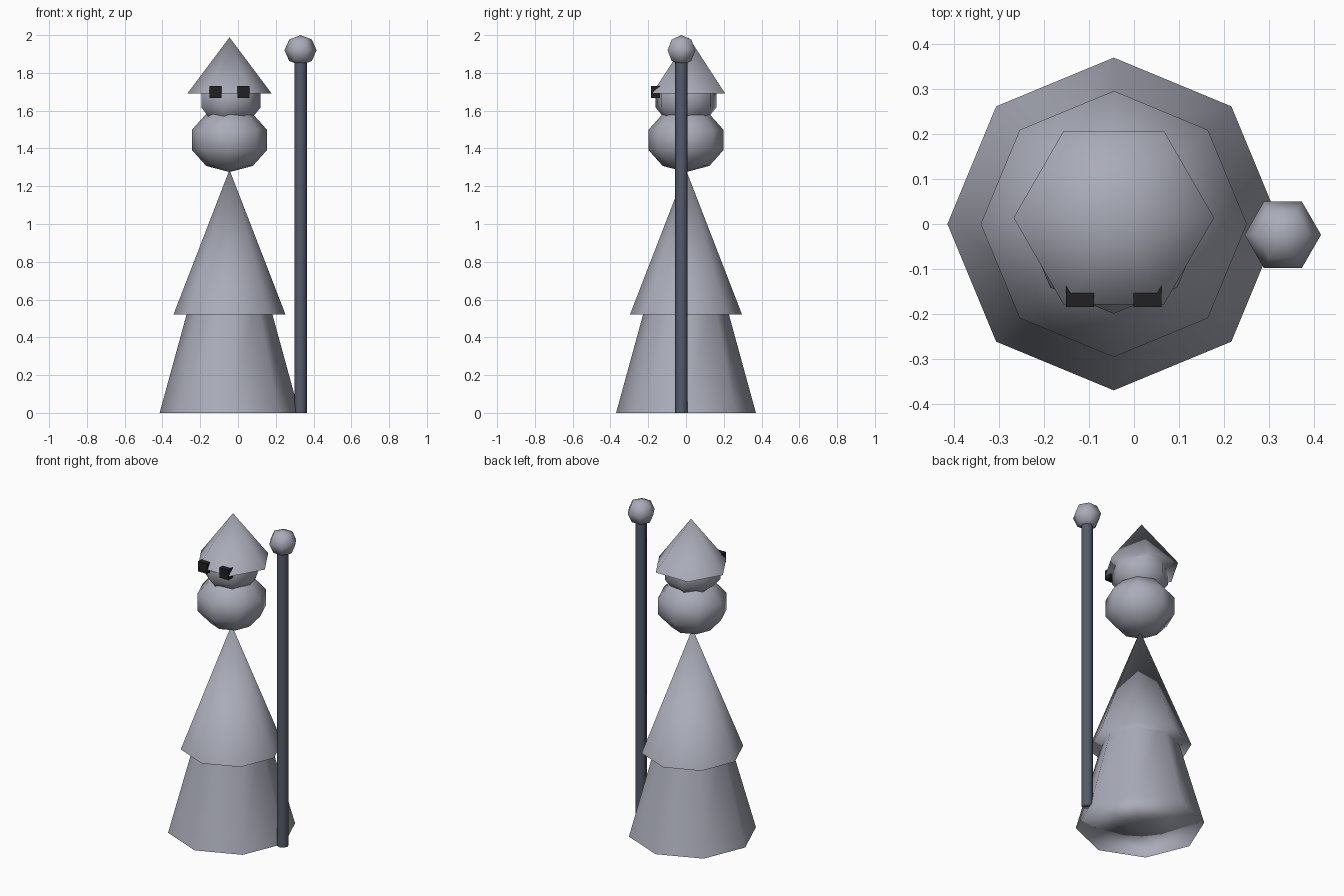
import bpy, bmesh
from math import sin, cos, pi

cube = bpy.data.objects.get("Cube")
if cube:
    bpy.data.objects.remove(cube, do_unlink=True)


def material(name, color):
    mat = bpy.data.materials.new(name)
    mat.use_nodes = True
    mat.diffuse_color = (*color, 1)
    mat.node_tree.nodes["Principled BSDF"].inputs["Base Color"].default_value = (*color, 1)
    return mat


cloth = material("pale blue grey", (0.40, 0.41, 0.48))
iron = material("slate", (0.088, 0.106, 0.143))
black = material("charcoal black", (0.015, 0.015, 0.015))


def add_object(name, bm, mat, location):
    mesh = bpy.data.meshes.new(name)
    bm.to_mesh(mesh)
    bm.free()
    mesh.materials.append(mat)
    obj = bpy.data.objects.new(name, mesh)
    obj.location = location
    bpy.context.collection.objects.link(obj)
    return mesh


def lathe(name, profile, sides, mat, location):
    """Turn (radius, height) points, bottom to top, around z; zero radius makes a tip."""
    bm = bmesh.new()
    rings = []
    for r, z in profile:
        count = sides if r > 0 else 1
        rings.append([bm.verts.new((r * cos(2 * pi * i / sides), r * sin(2 * pi * i / sides), z))
                      for i in range(count)])
    for low, high in zip(rings, rings[1:]):
        for i in range(sides):
            j = (i + 1) % sides
            corners = [low[i % len(low)], low[j % len(low)],
                       high[j % len(high)], high[i % len(high)]]
            bm.faces.new(list(dict.fromkeys(corners)))

    # Keep the side normals at the rim, then close the base with a fan
    bm.normal_update()
    normals = [v.normal.copy() for v in bm.verts]
    base = rings[0]
    if len(base) > 1:
        centre = bm.verts.new((0, 0, profile[0][1]))
        normals.append((0, 0, -1))
        for i in range(sides):
            bm.faces.new((centre, base[(i + 1) % sides], base[i]))
    for face in bm.faces:
        face.smooth = True
    mesh = add_object(name, bm, mat, location)
    mesh.normals_split_custom_set_from_vertices(normals)


def ball(name, radius, height, sides, bands, mat, location):
    profile = [(radius * sin(pi * k / bands) if 0 < k < bands else 0,
                -height * cos(pi * k / bands)) for k in range(bands + 1)]
    lathe(name, profile, sides, mat, location)


body_x = -0.045
staff_x, staff_y = 0.331, -0.024

# Robe: lower skirt and pointed cape
lathe("lower_robe", [(0.37, 0), (0.2, 0.62)], 8, cloth, (body_x, 0, 0))
lathe("upper_robe", [(0.296, 0), (0, 0.765)], 8, cloth, (body_x, 0, 0.522))

# Beard, head and hat
ball("beard", 0.21, 0.17, 8, 5, cloth, (body_x, 0, 1.445))
ball("head", 0.173, 0.155, 7, 5, cloth, (body_x, 0, 1.665))
lathe("hat", [(0.223, 0), (0, 0.297)], 6, cloth, (body_x, 0.014, 1.691))

# Eyes
for name, side in (("left_eye", 1), ("right_eye", -1)):
    bm = bmesh.new()
    bmesh.ops.create_cube(bm, size=1)
    bmesh.ops.scale(bm, vec=(0.063, 0.047, 0.063), verts=bm.verts)
    add_object(name, bm, black, (body_x + side * 0.075, -0.161, 1.699))

# Staff and its knob
lathe("staff", [(0.033, 0), (0.033, 1.88)], 8, iron, (staff_x, staff_y, 0))
ball("staff_knob", 0.085, 0.08, 6, 4, cloth, (staff_x, staff_y, 1.92))
